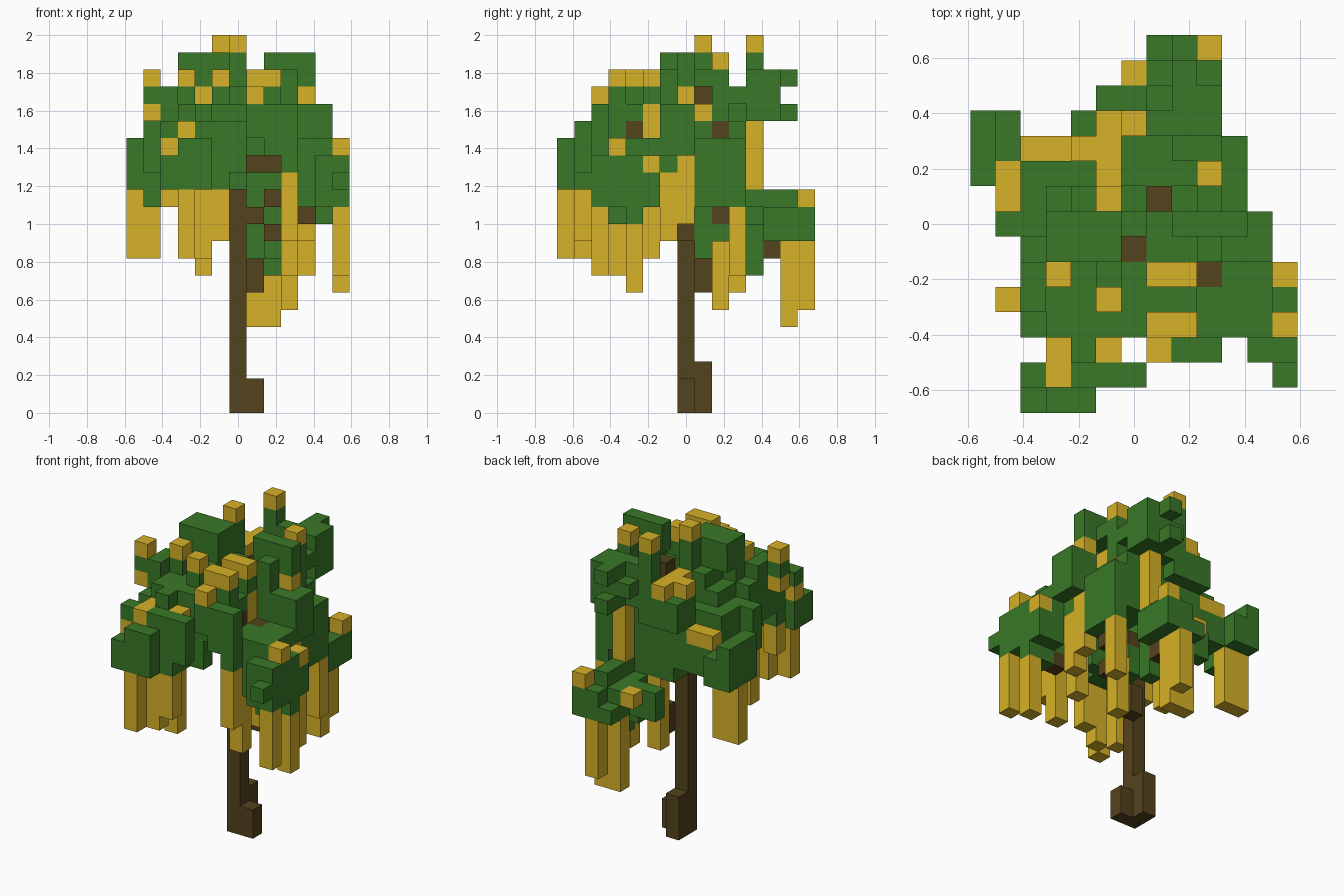
import bpy
import bmesh

cube = bpy.data.objects.get("Cube")
if cube:
    bpy.data.objects.remove(cube, do_unlink=True)

UNIT = 2 / 22                    # edge length of one block
ORIGIN = (-6.5, -7.5, 0)         # corner of the block grid
grid = {}                        # block position -> (part name, material)


def make_material(name, colour):
    material = bpy.data.materials.new(name)
    material.use_nodes = True
    rgba = (*colour, 1)
    material.diffuse_color = rgba
    shader = material.node_tree.nodes["Principled BSDF"]
    shader.inputs["Base Color"].default_value = rgba
    return material


leaf_green = make_material("leaf green", (.041, .19, .021))
blossom_gold = make_material("blossom gold", (.68, .445, .021))
bark_brown = make_material("bark brown", (.088, .057, .012))


def span(value):
    first, last = value if isinstance(value, tuple) else (value, value)
    return range(first, last + 1)


def fill(part, material, x, y, z):
    """Fill a box of blocks; later boxes replace earlier ones."""
    for i in span(x):
        for j in span(y):
            for k in span(z):
                grid[i, j, k] = (part, material)


def leaves(part, x, y, z):
    fill(part, leaf_green, x, y, z)


def vine(x, y, bottom, top):
    fill("hanging_vines", blossom_gold, x, y, (bottom, top))


def blossom(x, y, z):
    fill("blossoms", blossom_gold, x, y, z)


def wood(part, x, y, z):
    fill(part, bark_brown, x, y, z)


# Central crown
leaves("crown_middle", x=(3, 6), y=(3, 6), z=(15, 17))
leaves("crown_middle", x=2, y=(4, 6), z=(15, 17))
leaves("crown_middle", x=2, y=3, z=(14, 16))
leaves("crown_middle", x=(3, 6), y=3, z=14)
leaves("crown_middle", x=(3, 5), y=(7, 8), z=(15, 17))
leaves("crown_middle", x=2, y=(7, 9), z=(15, 16))
leaves("crown_middle", x=(3, 5), y=9, z=(15, 16))
leaves("crown_middle", x=5, y=9, z=17)
leaves("crown_middle", x=(6, 8), y=(3, 7), z=(15, 17))
leaves("crown_middle", x=(7, 8), y=(2, 3), z=(16, 17))
leaves("crown_middle", x=(6, 9), y=(8, 10), z=(15, 16))
leaves("crown_middle", x=(6, 8), y=(9, 10), z=17)
leaves("crown_middle", x=(7, 8), y=3, z=18)
leaves("crown_middle", x=(7, 8), y=5, z=18)
leaves("crown_middle", x=(4, 6), y=(10, 11), z=(16, 17))
leaves("crown_underside", x=(4, 8), y=(9, 10), z=(13, 15))
leaves("crown_underside", x=(7, 8), y=8, z=13)
leaves("crown_underside", x=(5, 7), y=(9, 10), z=12)
leaves("crown_underside", x=7, y=8, z=12)
leaves("crown_underside", x=8, y=8, z=(9, 11))
leaves("crown_underside", x=8, y=9, z=(9, 10))

# High tufts on both sides
leaves("left_high_tuft", x=2, y=(4, 5), z=18)
leaves("left_high_tuft", x=3, y=(5, 6), z=18)
leaves("left_high_tuft", x=4, y=(7, 8), z=18)
leaves("left_high_tuft", x=5, y=(4, 8), z=18)
leaves("left_high_tuft", x=6, y=7, z=18)
leaves("left_high_tuft", x=(3, 5), y=(6, 7), z=(19, 20))
leaves("left_high_tuft", x=5, y=8, z=(19, 20))
leaves("left_high_tuft", x=1, y=4, z=18)
leaves("right_high_tuft", x=(8, 10), y=7, z=(19, 20))
leaves("right_high_tuft", x=9, y=6, z=(18, 19))
leaves("right_high_tuft", x=9, y=8, z=19)
leaves("right_high_tuft", x=9, y=9, z=(17, 19))
leaves("right_high_tuft", x=(8, 9), y=10, z=18)
leaves("back_high_tuft", x=6, y=11, z=(17, 20))
leaves("back_high_tuft", x=(7, 9), y=11, z=(17, 19))
leaves("back_high_tuft", x=(8, 9), y=12, z=(17, 19))
leaves("back_high_tuft", x=7, y=12, z=18)
leaves("back_high_tuft", x=8, y=13, z=19)
leaves("back_high_tuft", x=8, y=13, z=17)

# Front left clump
leaves("front_left_clump", x=(2, 4), y=0, z=(13, 14))
leaves("front_left_clump", x=(3, 4), y=0, z=15)
leaves("front_left_clump", x=(2, 4), y=1, z=(13, 15))
leaves("front_left_clump", x=2, y=1, z=16)
leaves("front_left_clump", x=(4, 6), y=1, z=(14, 16))
leaves("front_left_clump", x=5, y=(1, 3), z=13)
leaves("front_left_clump", x=6, y=3, z=13)
leaves("front_left_clump", x=4, y=2, z=(13, 17))
leaves("front_left_clump", x=3, y=2, z=(14, 15))

# Right shoulder and front right clump
leaves("right_shoulder", x=(9, 11), y=(3, 5), z=(14, 15))
leaves("right_shoulder", x=(9, 11), y=(6, 7), z=(15, 17))
leaves("right_shoulder", x=10, y=(6, 7), z=14)
leaves("right_shoulder", x=(8, 9), y=2, z=(15, 17))
leaves("right_shoulder", x=9, y=2, z=14)
leaves("right_shoulder", x=10, y=(8, 10), z=(12, 15))
leaves("right_shoulder", x=9, y=(9, 10), z=(13, 16))
leaves("front_right_clump", x=(10, 12), y=(3, 4), z=(12, 14))
leaves("front_right_clump", x=(11, 12), y=2, z=(12, 14))
leaves("front_right_clump", x=12, y=1, z=13)
leaves("front_right_clump", x=(11, 12), y=5, z=(12, 13))
leaves("front_right_clump", x=11, y=(3, 4), z=11)
leaves("front_right_clump", x=12, y=4, z=11)

# Left back clump
leaves("left_back_clump", x=(0, 1), y=(10, 11), z=(13, 14))
leaves("left_back_clump", x=0, y=(9, 11), z=(13, 15))
leaves("left_back_clump", x=1, y=9, z=(12, 13))
leaves("left_back_clump", x=1, y=7, z=(14, 16))
leaves("left_back_clump", x=(2, 3), y=(8, 10), z=(13, 14))

# Low back clump
leaves("low_back_clump", x=(7, 9), y=(12, 13), z=(10, 11))
leaves("low_back_clump", x=(5, 6), y=12, z=(10, 11))
leaves("low_back_clump", x=(7, 9), y=14, z=10)
leaves("low_back_clump", x=(8, 9), y=14, z=11)
leaves("low_back_clump", x=8, y=(11, 13), z=12)
leaves("low_back_clump", x=7, y=11, z=(9, 11))
leaves("low_back_clump", x=8, y=11, z=(8, 10))

# Blossoms sitting on the leaves
blossom(x=5, y=8, z=21)
blossom(x=6, y=11, z=21)
blossom(x=9, y=9, z=20)
blossom(x=5, y=9, z=18)
blossom(x=1, y=4, z=19)
blossom(x=5, y=4, z=19)
blossom(x=3, y=5, z=19)
blossom(x=(7, 8), y=3, z=19)
blossom(x=(7, 8), y=5, z=19)
blossom(x=7, y=2, z=18)
blossom(x=3, y=(1, 2), z=16)
blossom(x=5, y=2, z=16)
blossom(x=1, y=(8, 9), z=14)
blossom(x=(4, 5), y=10, z=18)
blossom(x=(2, 3), y=10, z=15)
blossom(x=5, y=11, z=18)
blossom(x=12, y=3, z=15)
blossom(x=12, y=5, z=14)
blossom(x=9, y=14, z=12)
blossom(x=6, y=13, z=11)

# Hanging vines
vine(x=3, y=0, bottom=9, top=12)
vine(x=4, y=1, bottom=9, top=12)
vine(x=5, y=1, bottom=10, top=12)
vine(x=4, y=3, bottom=8, top=13)
vine(x=2, y=1, bottom=15, top=15)
vine(x=2, y=3, bottom=12, top=13)
vine(x=1, y=4, bottom=17, top=17)
vine(x=4, y=6, bottom=18, top=18)
vine(x=(0, 1), y=10, bottom=9, top=12)
vine(x=9, y=2, bottom=10, top=13)
vine(x=9, y=3, bottom=8, top=13)
vine(x=9, y=5, bottom=9, top=13)
vine(x=12, y=2, bottom=8, top=11)
vine(x=12, y=4, bottom=7, top=10)
vine(x=10, y=6, bottom=10, top=13)
vine(x=10, y=7, bottom=11, top=14)
vine(x=10, y=7, bottom=18, top=18)
vine(x=10, y=10, bottom=8, top=11)
vine(x=8, y=5, bottom=16, top=17)
vine(x=9, y=8, bottom=17, top=17)
vine(x=8, y=11, bottom=13, top=16)
vine(x=6, y=10, bottom=7, top=11)
vine(x=9, y=9, bottom=6, top=9)
vine(x=(7, 8), y=13, bottom=5, top=9)
vine(x=8, y=14, bottom=6, top=9)

# Trunk, roots and branches
wood("trunk", x=6, y=7, z=(0, 16))
wood("right_root", x=7, y=7, z=(0, 1))
wood("back_root", x=6, y=8, z=(0, 2))
wood("branches", x=7, y=8, z=(7, 8))
wood("branches", x=7, y=7, z=11)
wood("branches", x=8, y=7, z=10)
wood("branches", x=8, y=7, z=12)
wood("branches", x=8, y=9, z=11)
wood("branches", x=(7, 8), y=7, z=14)
wood("branches", x=7, y=8, z=(16, 18))
wood("branches", x=6, y=6, z=17)
wood("branches", x=9, y=5, z=15)
wood("branches", x=8, y=4, z=16)
wood("branches", x=9, y=9, z=16)
wood("branches", x=10, y=4, z=11)
wood("branches", x=8, y=12, z=9)


def build_part(name):
    """Make one mesh from the exposed block faces of a part."""
    mesh = bpy.data.meshes.new(name)
    bm = bmesh.new()
    for cell, (owner, material) in grid.items():
        if owner != name:
            continue
        for axis in range(3):
            for side in (0, 1):
                neighbour = list(cell)
                neighbour[axis] += 2 * side - 1
                if tuple(neighbour) in grid:
                    continue
                corners = []
                for u, v in ((0, 0), (1, 0), (1, 1), (0, 1)):
                    point = list(cell)
                    point[axis] += side
                    point[(axis + 1) % 3] += u
                    point[(axis + 2) % 3] += v
                    corners.append([(p + o) * UNIT for p, o in zip(point, ORIGIN)])
                if not side:
                    corners.reverse()
                bm.faces.new([bm.verts.new(c) for c in corners])
        used = material
    bmesh.ops.remove_doubles(bm, verts=bm.verts, dist=UNIT / 100)
    bm.to_mesh(mesh)
    bm.free()
    mesh.materials.append(used)
    bpy.context.collection.objects.link(bpy.data.objects.new(name, mesh))


for part_name in sorted({owner for owner, _ in grid.values()}):
    build_part(part_name)
